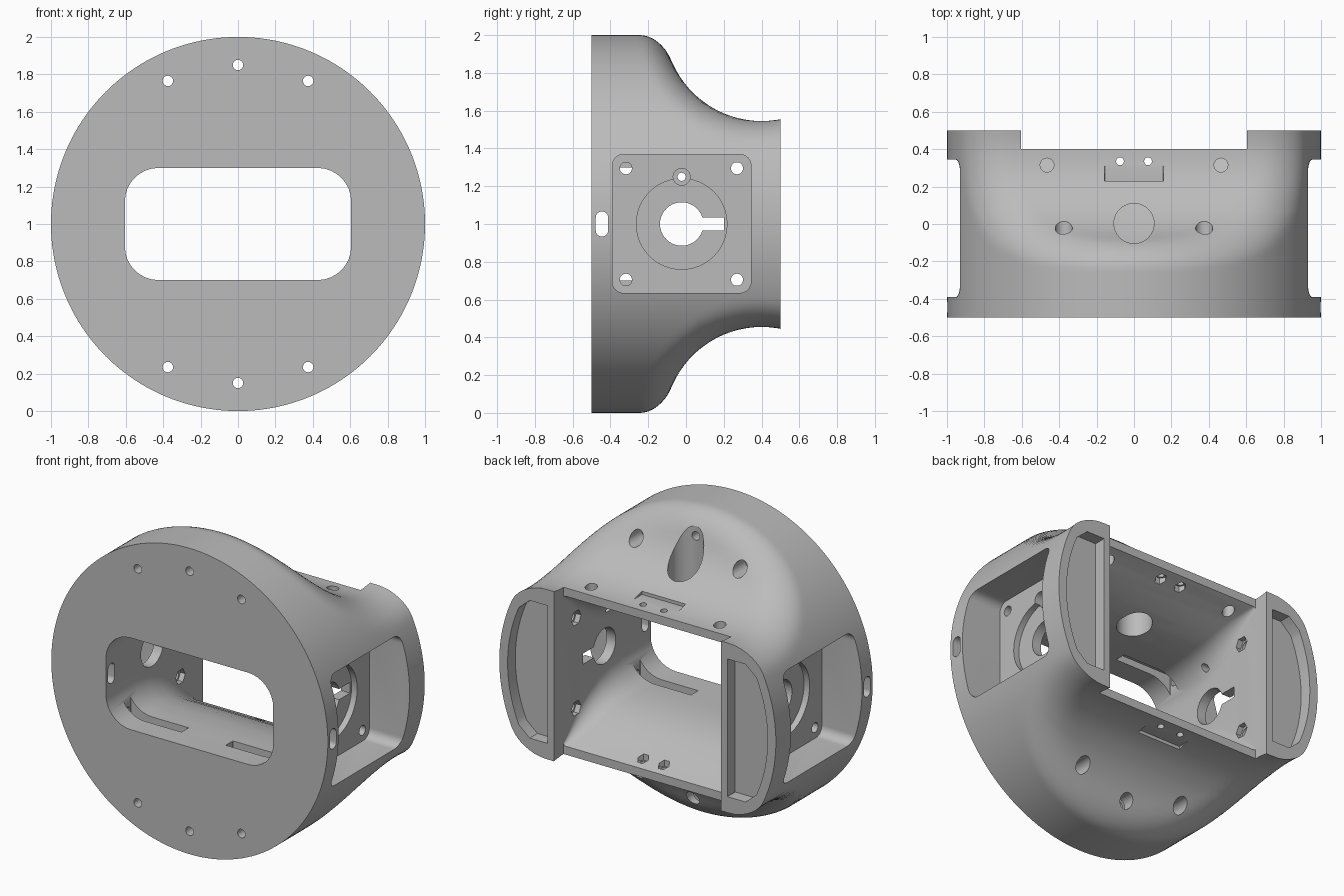
import bpy, bmesh, math

if "Cube" in bpy.data.objects:
    bpy.data.objects.remove(bpy.data.objects["Cube"])

# ---------- helpers ----------
def make_object(name, bm):
    bmesh.ops.recalc_face_normals(bm, faces=bm.faces)
    me = bpy.data.meshes.new(name)
    bm.to_mesh(me)
    bm.free()
    ob = bpy.data.objects.new(name, me)
    bpy.context.collection.objects.link(ob)
    return ob

def circle(u, v, r, n=32):
    return [(u + r * math.cos(2 * math.pi * i / n), v + r * math.sin(2 * math.pi * i / n)) for i in range(n)]

def rounded_rect(u, v, hw, hh, r, n=8):
    pts = []
    for k, (su, sv) in enumerate([(1, 1), (-1, 1), (-1, -1), (1, -1)]):
        for i in range(n + 1):
            a = math.pi / 2 * (k + i / n)
            pts.append((u + su * (hw - r) + r * math.cos(a), v + sv * (hh - r) + r * math.sin(a)))
    return pts

def place(axis, p, d):
    return {'x': (d, p[0], p[1]), 'y': (p[0], d, p[1]), 'z': (p[0], p[1], d)}[axis]

def loft(bm, rings):
    vr = [[bm.verts.new(c) for c in ring] for ring in rings]
    n = len(vr[0])
    for a, b in zip(vr, vr[1:]):
        for i in range(n):
            bm.faces.new((a[i], a[(i + 1) % n], b[(i + 1) % n], b[i]))
    bm.faces.new(vr[0])
    bm.faces.new(list(reversed(vr[-1])))

def prism(bm, pts, axis, a, b):
    loft(bm, [[place(axis, p, d) for p in pts] for d in (a, b)])

def both_sides(bm, pts, a, b):
    for s in (1, -1):
        prism(bm, pts, 'x', s * a, s * b)

def cut(body, build):
    bm = bmesh.new()
    build(bm)
    cutter = make_object("cutter", bm)
    cutter.hide_render = True
    m = body.modifiers.new("cut", 'BOOLEAN')
    m.operation, m.solver, m.object = 'DIFFERENCE', 'EXACT', cutter
    bpy.context.view_layer.objects.active = body
    bpy.ops.object.modifier_apply(modifier=m.name)
    bpy.data.objects.remove(cutter)

# ---------- housing: drum with two scooped, filleted sides ----------
FILLET, SCOOP = 0.135, 0.515

def field(rho, t, y):
    a = rho - 1
    b = SCOOP - math.hypot(y - 0.40, rho * abs(math.sin(t)) - 1.06)
    if max(a, b) < -FILLET:
        return max(a, b)
    return math.hypot(max(a + FILLET, 0), max(b + FILLET, 0)) - FILLET

def radius(t, y):
    lo, hi = 0.3, 1.0
    if field(hi, t, y) <= 1e-6:
        return hi
    for _ in range(22):
        mid = (lo + hi) / 2
        lo, hi = (mid, hi) if field(mid, t, y) < 0 else (lo, mid)
    return lo

N = 160
ys = [-0.5, -0.26] + [-0.25 + 0.02 * i for i in range(17)] + [0.12 + 0.04 * i for i in range(10)] + [0.5]
rings = []
for y in ys:
    ring = []
    for i in range(N):
        t = 2 * math.pi * i / N
        r = radius(t, y)
        ring.append((r * math.cos(t), y, 1 + r * math.sin(t)))
    rings.append(ring)
bm = bmesh.new()
loft(bm, rings)
body = make_object("housing", bm)

# central opening that widens towards the back
def cavity(bm):
    secs = [(-0.6, .30, .18), (-0.2, .30, .18), (-0.08, .305, .17), (0.04, .325, .15), (0.14, .36, .13),
            (0.24, .41, .10), (0.32, .452, .06), (0.4, .49, .015), (0.6, .49, .015)]
    loft(bm, [[place('y', p, y) for p in rounded_rect(0, 1, 0.605, h, r)] for y, h, r in secs])

# rear notch through the thin walls
def notch(bm):
    prism(bm, [(-.605, .3), (.605, .3), (.605, 1.7), (-.605, 1.7)], 'y', 0.4, 0.6)

# side pockets, end recesses, front screw holes, label recesses
def pockets(bm):
    both_sides(bm, rounded_rect(-0.023, 1.002, 0.367, 0.367, 0.06), 0.71, 1.2)
    arc = [(0.94 * math.cos(a), 1 + 0.94 * math.sin(a)) for a in [-0.42 + 0.035 * i for i in range(25)]]
    d_shape = [(0.65, 1.45), (0.65, 0.55), (0.78, 0.55)] + arc + [(0.78, 1.45)]
    for s in (1, -1):
        prism(bm, [(s * x, z) for x, z in d_shape], 'y', 0.42, 0.6)
        prism(bm, rounded_rect(0, 1 + s * 1.05, 0.158, 0.497, 0.002, 1), 'y', 0.23, 0.39)
        for x, z in ((0, .85), (.375, .765), (-.375, .765)):
            prism(bm, circle(x, 1 + s * z, 0.028, 20), 'y', -0.6, 0.2)

# bearing seats, screw head bores, access holes
def bores(bm):
    both_sides(bm, circle(-0.023, 1, 0.24, 48), 0.67, 0.8)
    for s in (1, -1):
        for x, z in ((0, .85), (.375, .765), (-.375, .765)):
            if s < 0 or x:
                prism(bm, circle(x, 1 + s * z, 0.046, 24), 'y', -0.14, 0.25)
        for x in (.075, -.075):
            prism(bm, circle(x, 0.335, 0.021, 16), 'z', 1 + s * 0.3, 1 + s * 0.7)
        prism(bm, circle(s * 0.465, 0.315, 0.037, 24), 'z', 1.3, 1.7)
    prism(bm, circle(0, 0.003, 0.107, 40), 'z', 1.2, 2.2)

# keyed shaft holes and screw holes through the side walls
def side_holes(bm):
    a0 = math.asin(0.035 / 0.115)
    key = [(-0.023 + 0.115 * math.cos(a), 1 + 0.115 * math.sin(a))
           for a in [a0 + (2 * math.pi - 2 * a0) * i / 36 for i in range(37)]]
    both_sides(bm, key + [(0.2, 0.965), (0.2, 1.035)], 0.5, 0.9)
    both_sides(bm, rounded_rect(-0.445, 1, 0.033, 0.066, 0.0325), 0.45, 1.2)
    both_sides(bm, circle(-0.023, 1.25, 0.022, 16), 0.5, 0.9)
    for y in (-0.318, 0.27):
        for z in (0.705, 1.295):
            both_sides(bm, circle(y, z, 0.032, 20), 0.45, 0.9)

# nut traps and slots
def nut_traps(bm):
    both_sides(bm, circle(-0.023, 1.25, 0.045, 24), 0.65, 0.9)
    for s in (1, -1):
        both_sides(bm, circle(0.27, 1 + s * 0.295, 0.05, 6), 0.5, 0.64)
        for x in (.075, -.075):
            prism(bm, circle(x, 0.335, 0.036, 6), 'z', 1 + s * 0.3, 1 + s * 0.485)
        for x in (.37, -.37):
            prism(bm, rounded_rect(x, -0.318, 0.21, 0.037, 0.002, 1), 'z', 1 + s * 0.2, 1 + s * 0.345)

for step in (cavity, notch, pockets, bores, side_holes, nut_traps):
    cut(body, step)

# ---------- finish ----------
grey = bpy.data.materials.new("plain grey")
grey.diffuse_color = (0.5, 0.5, 0.5, 1)
grey.use_nodes = True
grey.node_tree.nodes["Principled BSDF"].inputs["Base Color"].default_value = grey.diffuse_color
body.data.materials.clear()
body.data.materials.append(grey)
for p in body.data.polygons:
    p.material_index = 0
bpy.ops.object.select_all(action='DESELECT')
body.select_set(True)
bpy.context.view_layer.objects.active = body
bpy.ops.object.shade_smooth_by_angle(angle=math.radians(30))
